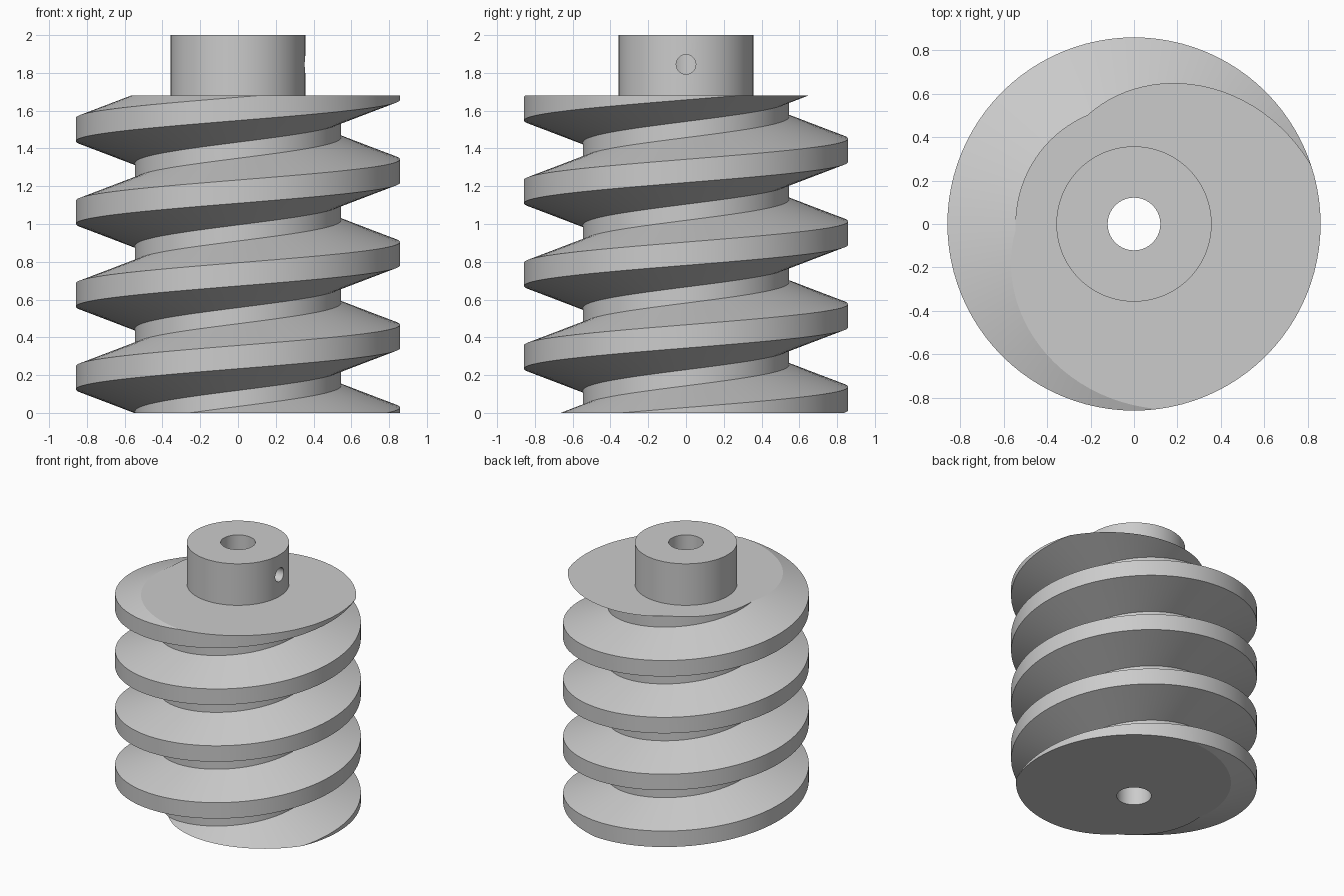
import bpy
import bmesh
from math import cos, sin, pi, radians

cube = bpy.data.objects.get("Cube")
if cube:
    bpy.data.objects.remove(cube, do_unlink=True)

ROOT, OUTER = 0.545, 0.858      # thread radii
PITCH, FLANK, CREST = 0.438, 0.115, 0.123
BODY_TOP, TOP = 1.68, 2.0
STEPS = 96                      # segments per turn
START = 0.405                   # crest height on the +x side

# One plain grey metal
metal = bpy.data.materials.new("grey metal")
metal.use_nodes = True
grey = (0.6, 0.6, 0.6, 1)
metal.diffuse_color = grey
metal.node_tree.nodes["Principled BSDF"].inputs["Base Color"].default_value = grey


def add_cylinder(name, radius, length, centre, rotation=(0, 0, 0), sides=64):
    bpy.ops.mesh.primitive_cylinder_add(vertices=sides, radius=radius, depth=length,
                                        location=centre, rotation=rotation)
    obj = bpy.context.object
    obj.name = name
    obj.data.materials.append(metal)
    return obj


def combine(target, tool, operation):
    """Apply a boolean and discard the tool object."""
    mod = target.modifiers.new(operation.lower(), 'BOOLEAN')
    mod.operation = operation
    mod.solver = 'EXACT'
    mod.object = tool
    bpy.context.view_layer.objects.active = target
    bpy.ops.object.modifier_apply(modifier=mod.name)
    bpy.data.objects.remove(tool, do_unlink=True)


# Thread: sweep one pitch of the trapezoid profile along a helix
half = CREST / 2
profile = [(OUTER, -half), (OUTER, half), (ROOT, half + FLANK),
           (ROOT, PITCH - half - FLANK), (OUTER, PITCH - half)]
bm = bmesh.new()
previous = None
for i in range(-2 * STEPS, 5 * STEPS + 1):
    angle = 2 * pi * i / STEPS
    rise = START + PITCH * i / STEPS
    column = [bm.verts.new((r * cos(angle), r * sin(angle), rise + z)) for r, z in profile]
    if previous:
        for k in range(len(profile) - 1):
            bm.faces.new((previous[k], column[k], column[k + 1], previous[k + 1]))
    previous = column
bmesh.ops.remove_doubles(bm, verts=bm.verts[:], dist=0.0001)

# Trim flat at both ends and cap
for height, direction in ((0, -1), (BODY_TOP, 1)):
    bmesh.ops.bisect_plane(bm, geom=bm.verts[:] + bm.edges[:] + bm.faces[:], dist=0.00001,
                           plane_co=(0, 0, height), plane_no=(0, 0, direction),
                           clear_outer=True)
bmesh.ops.holes_fill(bm, edges=[e for e in bm.edges if e.is_boundary], sides=0)
bmesh.ops.recalc_face_normals(bm, faces=bm.faces[:])
mesh = bpy.data.meshes.new("worm_gear")
bm.to_mesh(mesh)
bm.free()
mesh.materials.append(metal)
worm = bpy.data.objects.new("worm_gear", mesh)
bpy.context.collection.objects.link(worm)

# Hub, shaft bore, and set screw hole on the +x side
combine(worm, add_cylinder("hub", 0.357, 1, (0, 0, TOP - 0.5), sides=96), 'UNION')
combine(worm, add_cylinder("bore", 0.121, 3, (0, 0, 1)), 'DIFFERENCE')
combine(worm, add_cylinder("screw_hole", 0.052, 0.5, (0.25, 0, 1.845),
                           (0, pi / 2, 0), 32), 'DIFFERENCE')

# Smooth curved walls, crisp edges
bpy.ops.object.select_all(action='DESELECT')
worm.select_set(True)
bpy.context.view_layer.objects.active = worm
bpy.ops.object.shade_smooth_by_angle(angle=radians(15))
